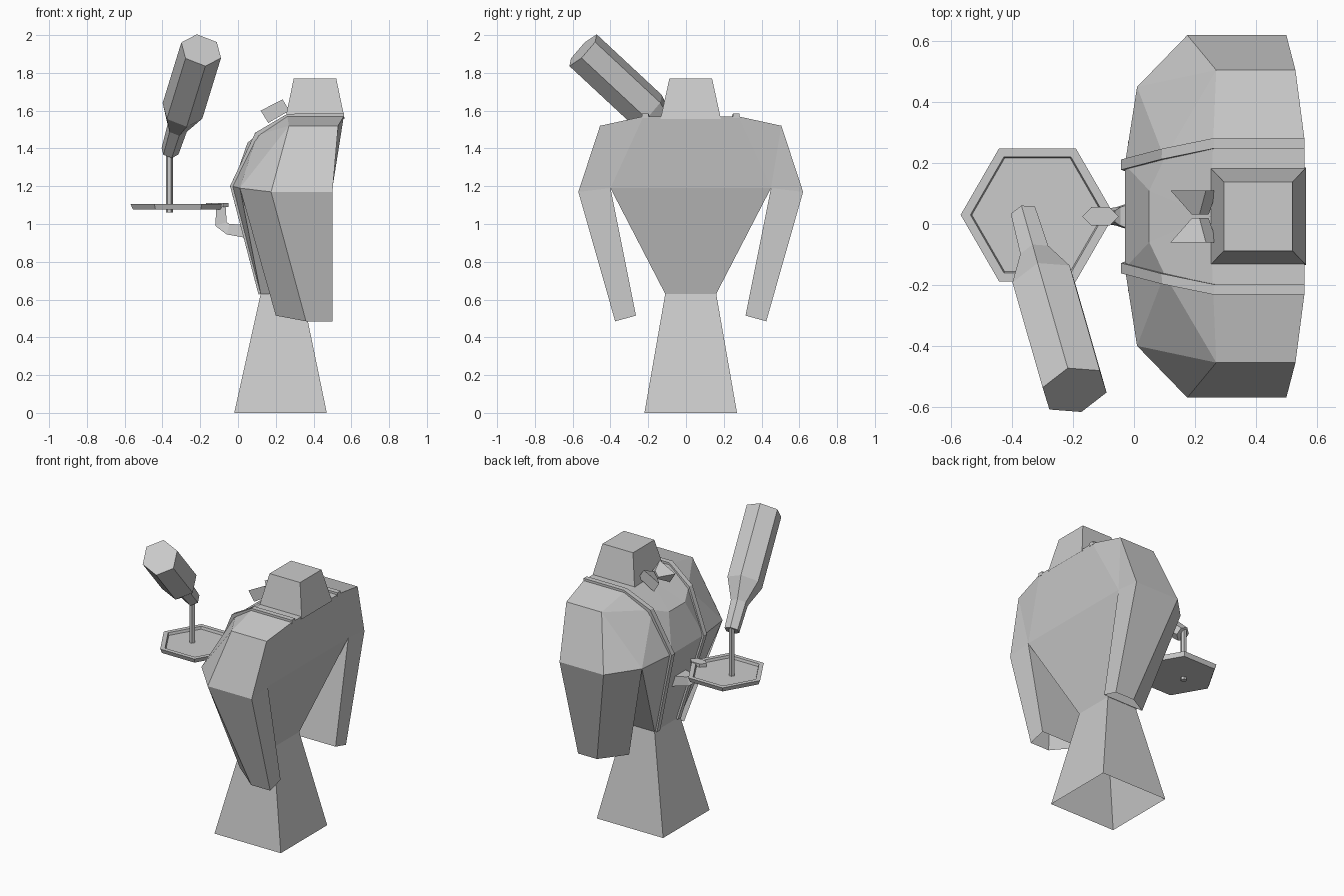
import bpy, bmesh, math
from mathutils import Vector

if "Cube" in bpy.data.objects:
    bpy.data.objects.remove(bpy.data.objects["Cube"])

CY = 0.025  # the figure's own symmetry plane


def make(name, verts, faces):
    me = bpy.data.meshes.new(name)
    me.from_pydata([tuple(v) for v in verts], [], faces)
    ob = bpy.data.objects.new(name, me)
    bpy.context.collection.objects.link(ob)
    bm = bmesh.new()
    bm.from_mesh(me)
    bmesh.ops.remove_doubles(bm, verts=bm.verts, dist=0.0005)
    bmesh.ops.recalc_face_normals(bm, faces=bm.faces)
    bm.to_mesh(me)
    bm.free()
    return ob


def mirrored(name, half, faces):
    """Half given as (x, distance from symmetry plane, z); both sides are built."""
    n = len(half)
    verts = [(x, CY + d, z) for x, d, z in half] + [(x, CY - d, z) for x, d, z in half]
    return make(name, verts, faces + [tuple(i + n for i in reversed(f)) for f in faces])


def loft(name, rings, start=True, end=True):
    n = len(rings[0])
    verts = [p for r in rings for p in r]
    faces = [(k * n + i, k * n + (i + 1) % n, (k + 1) * n + (i + 1) % n, (k + 1) * n + i)
             for k in range(len(rings) - 1) for i in range(n)]
    if start:
        faces.append(tuple(range(n)))
    if end:
        faces.append(tuple(range(len(verts) - n, len(verts))))
    return make(name, verts, faces)


def rect(x0, x1, d, z):
    return [(x0, CY - d, z), (x1, CY - d, z), (x1, CY + d, z), (x0, CY + d, z)]


def hexring(c, r, z):
    return [(c[0] + r * math.cos(i * math.pi / 3), c[1] + r * math.sin(i * math.pi / 3), z)
            for i in range(6)]


# flared skirt-like base, open underneath, and head
loft("base", [rect(-0.02, 0.47, 0.245, 0), rect(0.12, 0.34, 0.135, 0.63)], False, False)
loft("head", [rect(0.25, 0.565, 0.16, 1.555), rect(0.295, 0.52, 0.113, 1.77)], False)

# tapering lower torso
mirrored("lower_torso", [
    (0.12, 0, 0.63), (0.12, 0.135, 0.63), (0.34, 0.135, 0.63), (0.34, 0, 0.63),
    (-0.03, 0, 1.2), (-0.03, 0.17, 1.2), (0.01, 0.425, 1.19), (0.5, 0.425, 1.19), (0.5, 0, 1.19)],
    [(0, 1, 5, 4), (1, 6, 5), (1, 2, 7, 6), (2, 3, 8, 7)])

# chest, shoulders and back
mirrored("shoulders", [
    (-0.03, 0, 1.2), (-0.03, 0.17, 1.2), (0.01, 0.425, 1.19), (0.175, 0.595, 1.17),
    (0.5, 0.595, 1.17), (0.5, 0.425, 1.19), (0.5, 0, 1.19),
    (0.05, 0, 1.43), (0.05, 0.085, 1.43), (0.1, 0.19, 1.47), (0.27, 0.48, 1.52), (0.53, 0.48, 1.52),
    (0.25, 0, 1.57), (0.26, 0.25, 1.57), (0.56, 0.25, 1.57), (0.56, 0, 1.57)],
    [(0, 1, 8, 7), (1, 9, 8), (1, 2, 9), (2, 10, 9), (2, 3, 10), (3, 4, 11, 10), (4, 5, 11),
     (5, 14, 11), (5, 6, 15, 14), (10, 11, 14, 13), (9, 10, 13), (7, 8, 12), (8, 9, 13, 12),
     (12, 13, 14, 15)])

# hanging arms, open at the cuffs
mirrored("arms", [
    (0.01, 0.425, 1.19), (0.175, 0.595, 1.17), (0.5, 0.595, 1.17), (0.5, 0.425, 1.19),
    (0.2, 0.29, 0.515), (0.36, 0.4, 0.485), (0.5, 0.4, 0.485), (0.5, 0.29, 0.515)],
    [(0, 1, 5, 4), (1, 2, 6, 5), (2, 3, 7, 6), (3, 0, 4, 7)])

# raised jacket edges running over the shoulders and down the chest
path = [(0.12, 0.11, 0.63), (-0.03, 0.17, 1.2), (0.1, 0.205, 1.475),
        (0.265, 0.24, 1.572), (0.56, 0.24, 1.572)]
band = [(x, d + s, z) for x, d, z in path for s in (-0.017, 0.017)]
edges = mirrored("jacket_edges", band, [(2 * i, 2 * i + 1, 2 * i + 3, 2 * i + 2) for i in range(4)])
mod = edges.modifiers.new("thickness", "SOLIDIFY")
mod.thickness = 0.024
mod.offset = 0

# bow tie: two flared wings meeting at a narrow knot
mirrored("bow_tie", [
    (0.12, 0.085, 1.6), (0.16, 0.085, 1.535), (0.272, 0.085, 1.6), (0.236, 0.085, 1.66),
    (0.19, 0.006, 1.59), (0.2, 0.006, 1.575), (0.245, 0.006, 1.605), (0.215, 0.006, 1.625)],
    [(0, 1, 2, 3), (4, 5, 6, 7)] + [(i, (i + 1) % 4, 4 + (i + 1) % 4, 4 + i) for i in range(4)])

# bracket from the chest holding the tray, with a flat grip on top
sections = [((-0.115, 1.09), (-0.065, 1.09), 0.02), ((-0.12, 0.99), (-0.06, 1.01), 0.02),
            ((-0.06, 0.945), (-0.045, 1.0), 0.03), ((0.05, 0.925), (0.05, 0.995), 0.065)]
loft("bracket", [[(a[0], CY - w, a[1]), (b[0], CY - w, b[1]), (b[0], CY + w, b[1]), (a[0], CY + w, a[1])]
                 for a, b, w in sections])
grip = [(-0.11 + 0.06 * math.cos(i * math.pi / 3), CY + 0.035 * math.sin(i * math.pi / 3)) for i in range(6)]
loft("grip", [[(x, y, z) for x, y in grip] for z in (1.09, 1.112)])

# six-sided tray with a raised rim
tc = (-0.317, 0.03)
loft("tray", [hexring(tc, r, z) for r, z in
              [(0.24, 1.078), (0.252, 1.107), (0.22, 1.107), (0.215, 1.09)]])

# poured stream
loft("stream", [hexring((-0.363, 0.035), 0.019, z) for z in (1.06, 1.42)])

# tilted six-sided bottle
cap, mouth = Vector((-0.195, -0.545, 1.92)), Vector((-0.36, 0.03, 1.385))
axis = (mouth - cap).normalized()
u = Vector((-0.107, 0.01, 0.04))
u = (u - axis * u.dot(axis)).normalized()
v = axis.cross(u)
loft("bottle", [[cap.lerp(mouth, t) + r * (math.cos(i * math.pi / 3) * u + math.sin(i * math.pi / 3) * v)
                 for i in range(6)]
                for t, r in [(0, 0.113), (0.6, 0.113), (0.77, 0.055), (1, 0.048)]])
